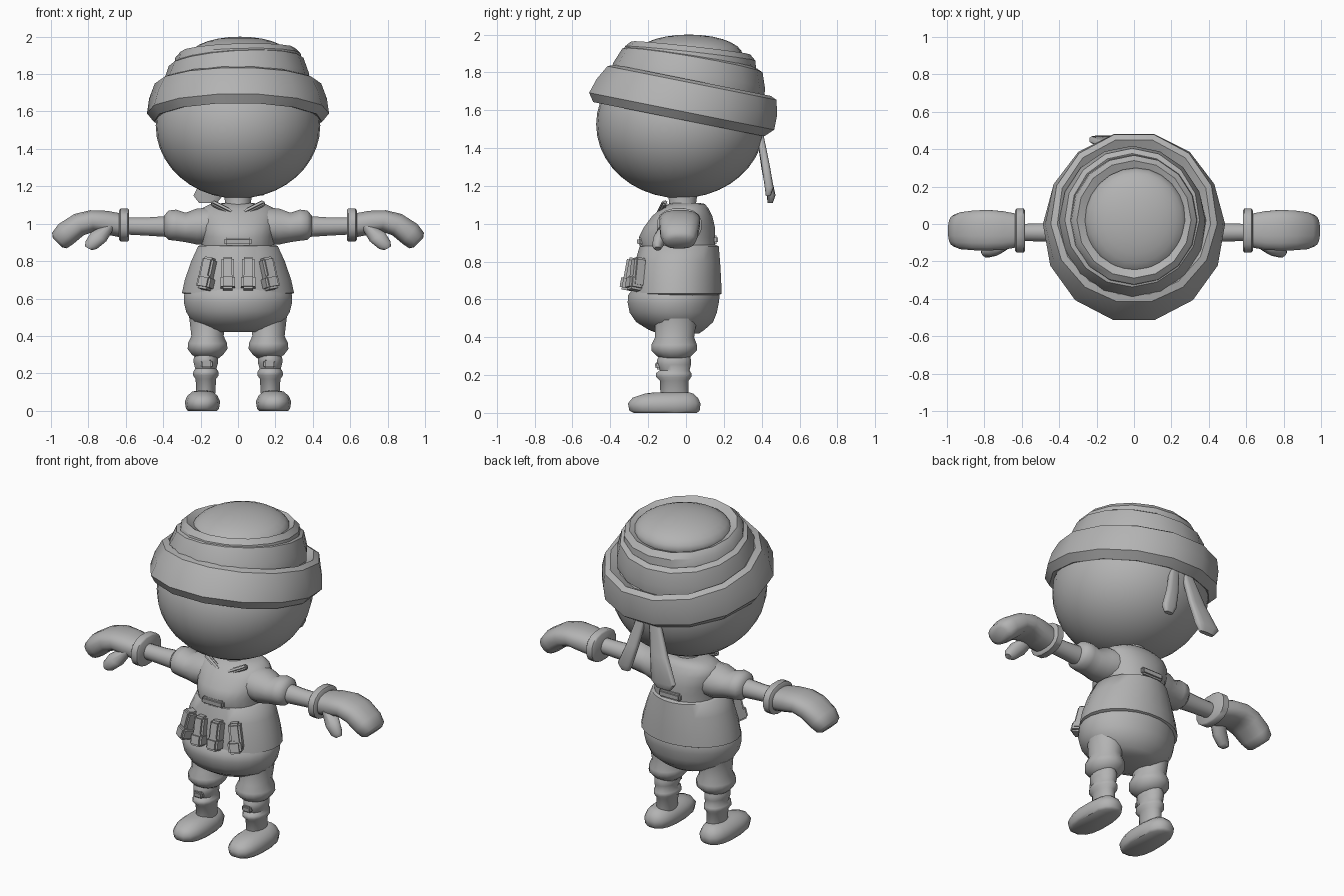
import bpy, bmesh, math
from mathutils import Vector, Matrix

grey = bpy.data.materials.new("plain_grey")
grey.diffuse_color = (0.45, 0.45, 0.45, 1)


def finish(name, bm, angle=50):
    """Turn a bmesh into a smooth-shaded object."""
    bmesh.ops.recalc_face_normals(bm, faces=bm.faces)
    me = bpy.data.meshes.new(name)
    bm.to_mesh(me)
    bm.free()
    me.materials.append(grey)
    ob = bpy.data.objects.new(name, me)
    bpy.context.collection.objects.link(ob)
    bpy.ops.object.select_all(action='DESELECT')
    ob.select_set(True)
    bpy.context.view_layer.objects.active = ob
    bpy.ops.object.shade_smooth_by_angle(angle=math.radians(angle))
    return ob


def loft(name, sections, n=16, p=1.0, angle=50):
    """Skin capped cross-sections given as (centre, u axis, v axis)."""
    bm = bmesh.new()
    rings = []
    for c, u, v in sections:
        ring = []
        for i in range(n):
            a = 2 * math.pi * (i + 0.5) / n
            ca, sa = math.cos(a), math.sin(a)
            ca = math.copysign(abs(ca) ** p, ca)
            sa = math.copysign(abs(sa) ** p, sa)
            ring.append(bm.verts.new(Vector(c) + Vector(u) * ca + Vector(v) * sa))
        rings.append(ring)
    for r, s in zip(rings, rings[1:]):
        for i in range(n):
            j = (i + 1) % n
            bm.faces.new((r[i], r[j], s[j], s[i]))
    bm.faces.new(rings[0])
    bm.faces.new(rings[-1])
    return finish(name, bm, angle)


def stack(name, rows, x=0.0, **kw):
    """Loft upward through rows of (z, half width, front y, back y)."""
    return loft(name, [((x, (f + b) / 2, z), (w, 0, 0), (0, (b - f) / 2, 0))
                       for z, w, f, b in rows], **kw)


def wrap(name, profile, cx, cy, tilt, roll, lean, n=16):
    """Tilted cloth band: a closed profile of (radius, z) swept around."""
    bm = bmesh.new()
    mid = sum(z for r, z in profile) / len(profile)
    rings = []
    for i in range(n):
        a = 2 * math.pi * i / n
        ring = []
        for r, z in profile:
            r += lean * (z - mid) * math.sin(a)
            x, y = r * math.cos(a), 1.03 * r * math.sin(a)
            ring.append(bm.verts.new((cx + x, cy + y, z + tilt * y + roll * x)))
        rings.append(ring)
    m = len(profile)
    for i in range(n):
        r, s = rings[i], rings[(i + 1) % n]
        for k in range(m):
            l = (k + 1) % m
            bm.faces.new((r[k], r[l], s[l], s[k]))
    return finish(name, bm, 35)


def ball(name, centre, radii, u=32, v=20):
    bm = bmesh.new()
    bmesh.ops.create_uvsphere(bm, u_segments=u, v_segments=v, radius=1)
    bmesh.ops.transform(bm, verts=bm.verts,
                        matrix=Matrix.Translation(centre) @ Matrix.Diagonal((*radii, 1)))
    return finish(name, bm)


def box(name, centre, size, rot=(0, 0, 0), bevel=0.01):
    bm = bmesh.new()
    bmesh.ops.create_cube(bm, size=1)
    bmesh.ops.scale(bm, verts=bm.verts, vec=size)
    bmesh.ops.bevel(bm, geom=bm.edges[:], offset=bevel, segments=2, affect='EDGES')
    ob = finish(name, bm)
    ob.location, ob.rotation_euler = centre, rot
    return ob


# Head and wrapped headscarf
ball("head", (0, -0.03, 1.525), (0.44, 0.445, 0.39))
wrap("scarf_lower_band", [(0.40, 1.56), (0.45, 1.545), (0.487, 1.59), (0.475, 1.67),
                          (0.445, 1.75), (0.41, 1.765), (0.36, 1.72)], 0, 0, -0.2, 0, 0.35, 14)
wrap("scarf_middle_band", [(0.33, 1.70), (0.395, 1.72), (0.39, 1.78), (0.36, 1.865),
                           (0.33, 1.88), (0.28, 1.84)], -0.01, 0.02, -0.17, 0.06, 0.2)
wrap("scarf_upper_band", [(0.27, 1.83), (0.345, 1.84), (0.335, 1.90),
                          (0.305, 1.93), (0.25, 1.90)], 0.0, 0.02, -0.11, 0.03, 0.1)
ball("scarf_crown", (0.01, 0.015, 1.89), (0.275, 0.285, 0.11), 24, 14)

# Knotted scarf tails at the back
for name, x0, x1, w0, w1, zb, yb in (("scarf_tail_short", 0.03, 0.11, 0.03, 0.045, 1.15, 0.44),
                                     ("scarf_tail_long", -0.06, -0.16, 0.035, 0.08, 1.11, 0.45)):
    xm, zm = (x0 + x1) / 2, (1.48 + zb) / 2
    loft(name, [((x0, 0.39, 1.48), (w0, 0, 0), (0, 0.018, 0)),
                ((xm, 0.42, zm), ((w0 + w1) / 2, 0, 0), (0, 0.022, 0)),
                ((x1, yb, zb + 0.04), (w1, 0, 0), (0, 0.024, 0)),
                ((x1, yb - 0.005, zb), (w1 * 0.6, 0, 0), (0, 0.014, 0))], n=12, p=0.6)

# Torso
stack("hips", [(0.42, 0.13, -0.15, 0.07), (0.44, 0.19, -0.20, 0.10), (0.48, 0.25, -0.265, 0.145),
               (0.53, 0.28, -0.30, 0.165), (0.58, 0.292, -0.31, 0.175), (0.62, 0.29, -0.31, 0.18),
               (0.66, 0.27, -0.28, 0.17)], n=24)
stack("vest_lower", [(0.62, 0.28, -0.27, 0.17), (0.63, 0.302, -0.29, 0.19), (0.70, 0.287, -0.285, 0.188),
                     (0.80, 0.252, -0.27, 0.182), (0.88, 0.215, -0.247, 0.175),
                     (0.89, 0.19, -0.22, 0.155)], n=24)
stack("chest", [(0.86, 0.195, -0.23, 0.155), (0.93, 0.195, -0.25, 0.155), (0.98, 0.205, -0.225, 0.155),
                (1.04, 0.215, -0.18, 0.14), (1.08, 0.20, -0.135, 0.12), (1.105, 0.15, -0.09, 0.10),
                (1.11, 0.08, -0.07, 0.07)], n=24, p=0.9)
stack("neck", [(1.06, 0.085, -0.11, 0.07), (1.11, 0.07, -0.09, 0.055), (1.18, 0.08, -0.10, 0.065)])

# Chest buckle, back tab and neckline flaps
box("buckle", (0, -0.243, 0.905), (0.145, 0.03, 0.045), (0.05, 0, 0))
box("back_tab", (0, 0.155, 0.915), (0.15, 0.03, 0.045))
for s in (-1, 1):
    box("collar_flap", (s * 0.085, -0.125, 1.085), (0.13, 0.03, 0.03),
        (-0.7, s * -0.45, s * 0.25), 0.008)

# Row of pouches
for x in (-0.165, -0.055, 0.055, 0.165):
    outer = abs(x) > 0.1
    y = -0.255 if outer else -0.29
    lean = -0.15 * math.copysign(1, x) if outer else 0
    turn = 0.45 * math.copysign(1, x) if outer else 0
    box("pouch_flap", (x, y, 0.74), (0.068, 0.07, 0.16), (-0.18, lean, turn), 0.012)
    dx = 0.008 * math.copysign(1, x) if outer else 0
    box("pouch_body", (x + dx, y - 0.017, 0.685), (0.076, 0.08, 0.075),
        (-0.18, lean, turn), 0.012)

for s in (-1, 1):
    side = "right" if s < 0 else "left"

    def along(name, rows, n=16, p=1.0):
        """Loft sideways through rows of (x, z, half height, y, half depth, shear)."""
        return loft(side + name, [((s * x, y, z), (0, hy, 0), (s * k, 0, hz))
                                  for x, z, hz, y, hy, k in rows], n=n, p=p)

    # Sleeve, forearm, wristband and mitten
    along("_sleeve", [(0.12, 0.99, 0.10, -0.03, 0.12, 0), (0.22, 0.985, 0.098, -0.04, 0.115, 0),
                      (0.28, 0.98, 0.08, -0.045, 0.095, 0), (0.33, 0.992, 0.085, -0.045, 0.10, 0),
                      (0.37, 0.992, 0.08, -0.045, 0.092, 0), (0.395, 0.99, 0.055, -0.045, 0.06, 0)])
    along("_forearm", [(0.36, 0.985, 0.058, -0.045, 0.058, 0), (0.48, 0.985, 0.05, -0.045, 0.05, 0),
                       (0.61, 0.988, 0.046, -0.045, 0.046, 0)])
    along("_wristband", [(0.583, 0.993, 0.082, -0.035, 0.11, 0), (0.59, 0.993, 0.09, -0.035, 0.12, 0),
                         (0.628, 0.993, 0.09, -0.035, 0.12, 0),
                         (0.635, 0.993, 0.08, -0.035, 0.11, 0)], p=0.85)
    along("_mitten", [(0.62, 0.99, 0.065, -0.035, 0.09, 0), (0.70, 1.005, 0.065, -0.035, 0.105, 0),
                      (0.78, 1.015, 0.058, -0.033, 0.11, 0.01), (0.85, 0.995, 0.058, -0.034, 0.108, 0.025),
                      (0.92, 0.945, 0.054, -0.036, 0.10, 0.04), (0.955, 0.91, 0.042, -0.036, 0.085, 0.04),
                      (0.965, 0.898, 0.025, -0.036, 0.06, 0.025)], p=0.8)
    loft(side + "_thumb", [((s * 0.70, -0.10, 0.985), (s * 0.05, 0, -0.01), (0, 0.04, 0)),
                           ((s * 0.745, -0.135, 0.93), (s * 0.042, 0, 0.025), (0, 0.036, 0)),
                           ((s * 0.785, -0.15, 0.885), (s * 0.032, 0, 0.02), (0, 0.03, 0)),
                           ((s * 0.80, -0.15, 0.868), (s * 0.018, 0, 0.01), (0, 0.018, 0))], n=12)

    # Bloused trouser leg with leg wraps
    stack(side + "_trouser", [(0.28, 0.06, -0.12, 0.0), (0.30, 0.085, -0.155, 0.03),
                              (0.33, 0.108, -0.185, 0.06), (0.36, 0.107, -0.185, 0.06),
                              (0.40, 0.088, -0.165, 0.045), (0.50, 0.10, -0.165, 0.06)], x=s * 0.163)
    stack(side + "_shin", [(0.07, 0.05, -0.135, 0.015), (0.17, 0.056, -0.14, 0.015),
                           (0.19, 0.07, -0.16, 0.03), (0.21, 0.068, -0.16, 0.03),
                           (0.225, 0.058, -0.14, 0.02), (0.255, 0.066, -0.155, 0.028),
                           (0.28, 0.066, -0.155, 0.028), (0.31, 0.055, -0.14, 0.02)], x=s * 0.172)
    box(side + "_shin_pad", (s * 0.167, -0.148, 0.25), (0.06, 0.03, 0.04), (0.1, 0, 0), 0.008)

    # Shoe
    stack(side + "_shoe", [(0.0, 0.08, -0.28, 0.06), (0.012, 0.09, -0.302, 0.075),
                           (0.05, 0.096, -0.31, 0.08), (0.08, 0.082, -0.285, 0.065),
                           (0.102, 0.055, -0.22, 0.04), (0.108, 0.03, -0.17, 0.02)],
          x=s * 0.19, p=0.8)
